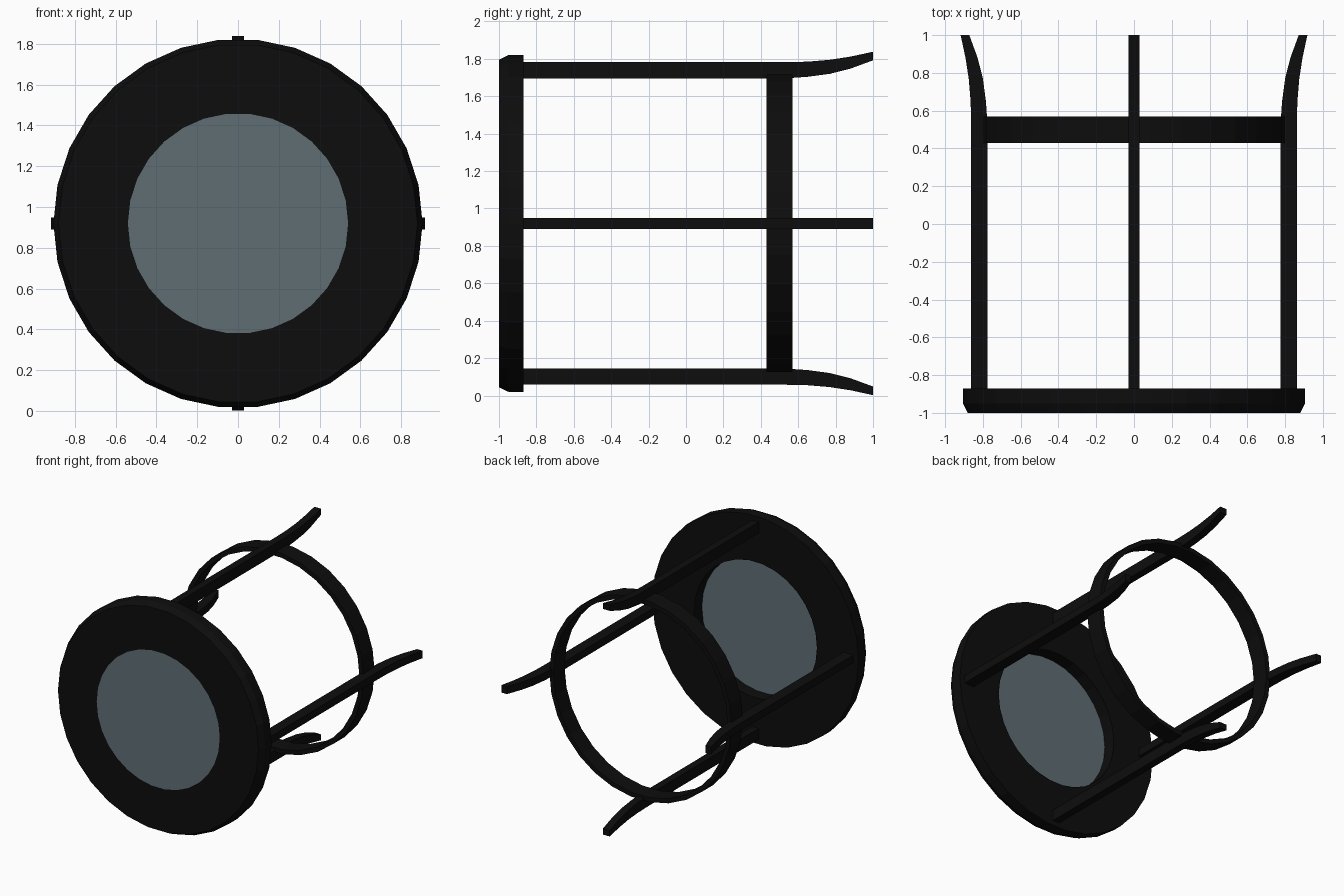
import bpy, bmesh, math
from mathutils import Vector

if "Cube" in bpy.data.objects:
    bpy.data.objects.remove(bpy.data.objects["Cube"])

CZ = 0.92      # height of the central axis
SIDES = 30


def material(name, rgb):
    m = bpy.data.materials.new(name)
    m.diffuse_color = (*rgb, 1)
    m.use_nodes = True
    m.node_tree.nodes["Principled BSDF"].inputs["Base Color"].default_value = m.diffuse_color
    return m


black = material("black", (0.004, 0.004, 0.004))
glass = material("grey blue glass", (0.115, 0.155, 0.175))


def finish(bm, name, mat):
    bmesh.ops.recalc_face_normals(bm, faces=bm.faces)
    me = bpy.data.meshes.new(name)
    bm.to_mesh(me)
    bm.free()
    me.materials.append(mat)
    ob = bpy.data.objects.new(name, me)
    bpy.context.collection.objects.link(ob)
    return ob


def lathe(name, profile, mat):
    """Turn a closed (radius, y) profile around the central y axis."""
    bm = bmesh.new()
    rings = []
    for i in range(SIDES):
        a = 2 * math.pi * i / SIDES
        rings.append([bm.verts.new((r * math.cos(a), y, CZ + r * math.sin(a)))
                      for r, y in profile])
    n = len(profile)
    for i in range(SIDES):
        p, q = rings[i], rings[(i + 1) % SIDES]
        for j in range(n):
            k = (j + 1) % n
            bm.faces.new((p[j], p[k], q[k], q[j]))
    return finish(bm, name, mat)


# Front rim with a chamfered front edge
lathe("front_rim", [(0.54, -1), (0.88, -1), (0.905, -0.95),
                    (0.905, -0.87), (0.54, -0.87)], black)

# Thin hoop near the back
lathe("rear_hoop", [(0.765, 0.43), (0.80, 0.43), (0.80, 0.57), (0.765, 0.57)], black)

# Glass plate set in the rim
bm = bmesh.new()
fronts, backs = [], []
for i in range(SIDES):
    a = 2 * math.pi * i / SIDES
    x, z = 0.54 * math.cos(a), CZ + 0.54 * math.sin(a)
    fronts.append(bm.verts.new((x, -1, z)))
    backs.append(bm.verts.new((x, -0.97, z)))
bm.faces.new(fronts)
bm.faces.new(backs)
for i in range(SIDES):
    j = (i + 1) % SIDES
    bm.faces.new((fronts[i], fronts[j], backs[j], backs[i]))
finish(bm, "glass_plate", glass)

# Four rods that flare outward at the back: (y, inner radius, outer radius)
SECTIONS = [(-0.88, 0.775, 0.862), (0.52, 0.775, 0.862), (0.65, 0.784, 0.865),
            (0.77, 0.80, 0.875), (0.88, 0.828, 0.892), (1.0, 0.872, 0.918)]
for name, a in (("right_rod", 0), ("top_rod", 90), ("left_rod", 180), ("bottom_rod", 270)):
    a = math.radians(a)
    out = Vector((math.cos(a), 0, math.sin(a)))
    side = Vector((-math.sin(a), 0, math.cos(a))) * 0.03
    bm = bmesh.new()
    loops = []
    for y, r0, r1 in SECTIONS:
        base = Vector((0, y, CZ))
        loops.append([bm.verts.new(base + out * r + side * s)
                      for r, s in ((r0, -1), (r1, -1), (r1, 1), (r0, 1))])
    for p, q in zip(loops, loops[1:]):
        for j in range(4):
            k = (j + 1) % 4
            bm.faces.new((p[j], p[k], q[k], q[j]))
    bm.faces.new(loops[0])
    bm.faces.new(loops[-1])
    finish(bm, name, black)
